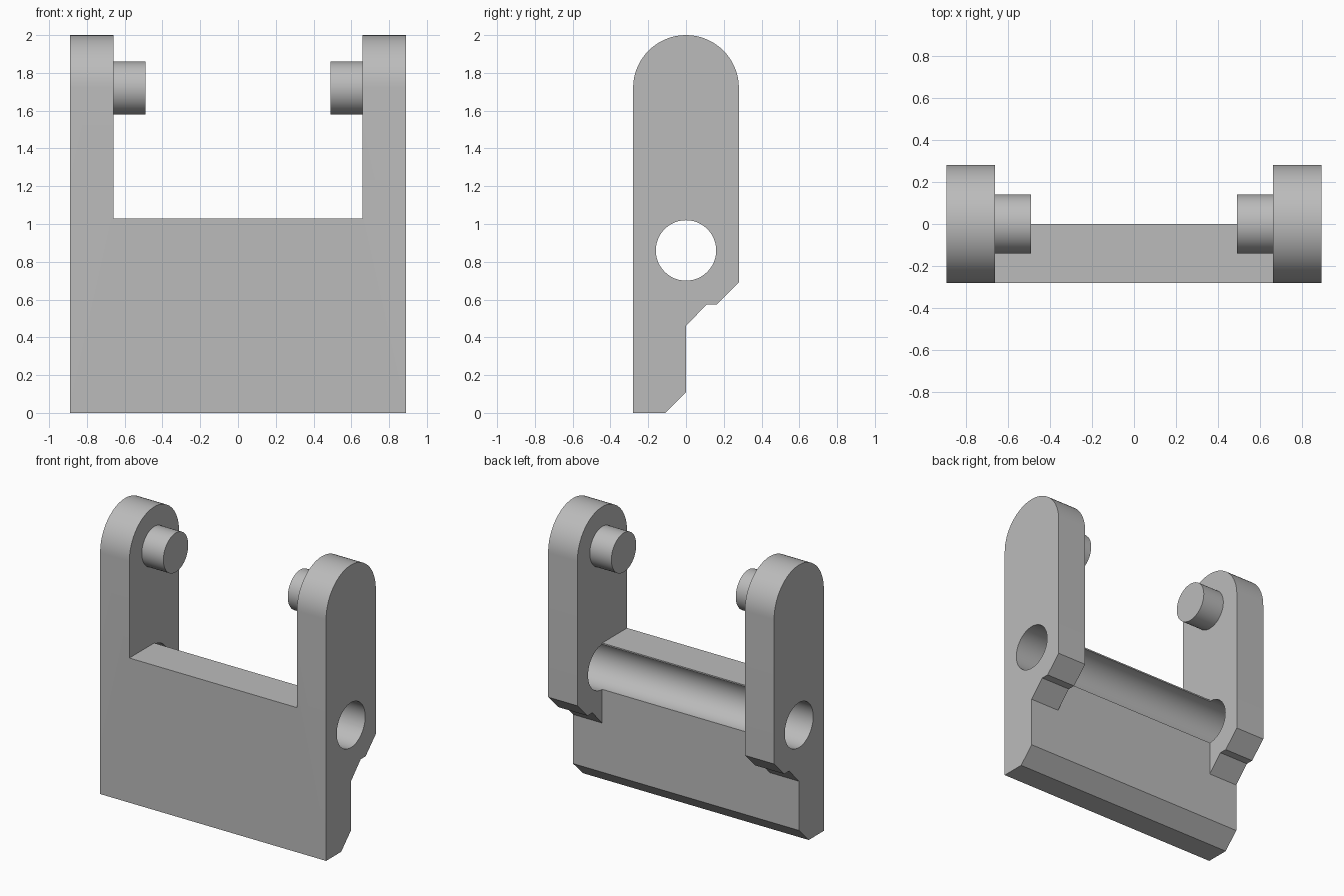
import bpy
import bmesh
from math import cos, sin, pi, radians

if "Cube" in bpy.data.objects:
    bpy.data.objects.remove(bpy.data.objects["Cube"], do_unlink=True)

HALF_W, INNER = 0.89, 0.66     # outer half width, inner face of the arms
R = 0.28                       # arm end radius
ARM_Z, HOLE_Z = 1.72, 0.86     # pin and hole axis heights

grey = bpy.data.materials.new("plain grey")
grey.use_nodes = True
colour = (0.5, 0.5, 0.5, 1)
grey.diffuse_color = colour
grey.node_tree.nodes["Principled BSDF"].inputs["Base Color"].default_value = colour


def extrude_x(name, profile, x0, x1):
    """Prism along x from a (y, z) outline."""
    bm = bmesh.new()
    face = bm.faces.new([bm.verts.new((x0, y, z)) for y, z in profile])
    out = bmesh.ops.extrude_face_region(bm, geom=[face])
    verts = [v for v in out["geom"] if isinstance(v, bmesh.types.BMVert)]
    bmesh.ops.translate(bm, verts=verts, vec=(x1 - x0, 0, 0))
    bmesh.ops.recalc_face_normals(bm, faces=bm.faces)
    mesh = bpy.data.meshes.new(name)
    bm.to_mesh(mesh)
    bm.free()
    mesh.materials.append(grey)
    obj = bpy.data.objects.new(name, mesh)
    bpy.context.collection.objects.link(obj)
    return obj


def arc(z, r, sweep, n):
    """Points around (0, z), starting at +y."""
    return [(r * cos(sweep * i / n), z + r * sin(sweep * i / n)) for i in range(n + 1)]


def activate(obj):
    bpy.ops.object.select_all(action="DESELECT")
    obj.select_set(True)
    bpy.context.view_layer.objects.active = obj


def cut(obj, cutter):
    mod = obj.modifiers.new("cut", "BOOLEAN")
    mod.operation, mod.solver, mod.object = "DIFFERENCE", "EXACT", cutter
    activate(obj)
    bpy.ops.object.modifier_apply(modifier=mod.name)
    bpy.data.objects.remove(cutter, do_unlink=True)


# Side outline of the whole bracket, with chamfered foot and stepped heel
outline = [(-R, 0), (-0.11, 0), (0, 0.11), (0, 0.46), (0.11, 0.575),
           (0.165, 0.575), (R, 0.69)] + arc(ARM_Z, R, pi, 32)
bracket = extrude_x("bracket", outline, -HALF_W, HALF_W)

# Clear the space between the arms, above and behind the plate
gap = [(0, 0.3), (1, 0.3), (1, 3), (-1, 3), (-1, 1.03), (0, 1.03)]
cut(bracket, extrude_x("gap_cutter", gap, -INNER, INNER))

# Bore through both arms, leaving a half-round groove in the plate
cut(bracket, extrude_x("bore_cutter", arc(HOLE_Z, 0.16, 2 * pi, 48)[:-1], -1, 1))

# Pins facing each other near the arm tops
pin_outline = arc(ARM_Z, 0.14, 2 * pi, 48)[:-1]
pins = [extrude_x(name, pin_outline, s * 0.49, s * (INNER + 0.02))
        for name, s in (("left_pin", 1), ("right_pin", -1))]

for obj in [bracket] + pins:
    activate(obj)
    bpy.ops.object.shade_smooth_by_angle(angle=radians(25))
